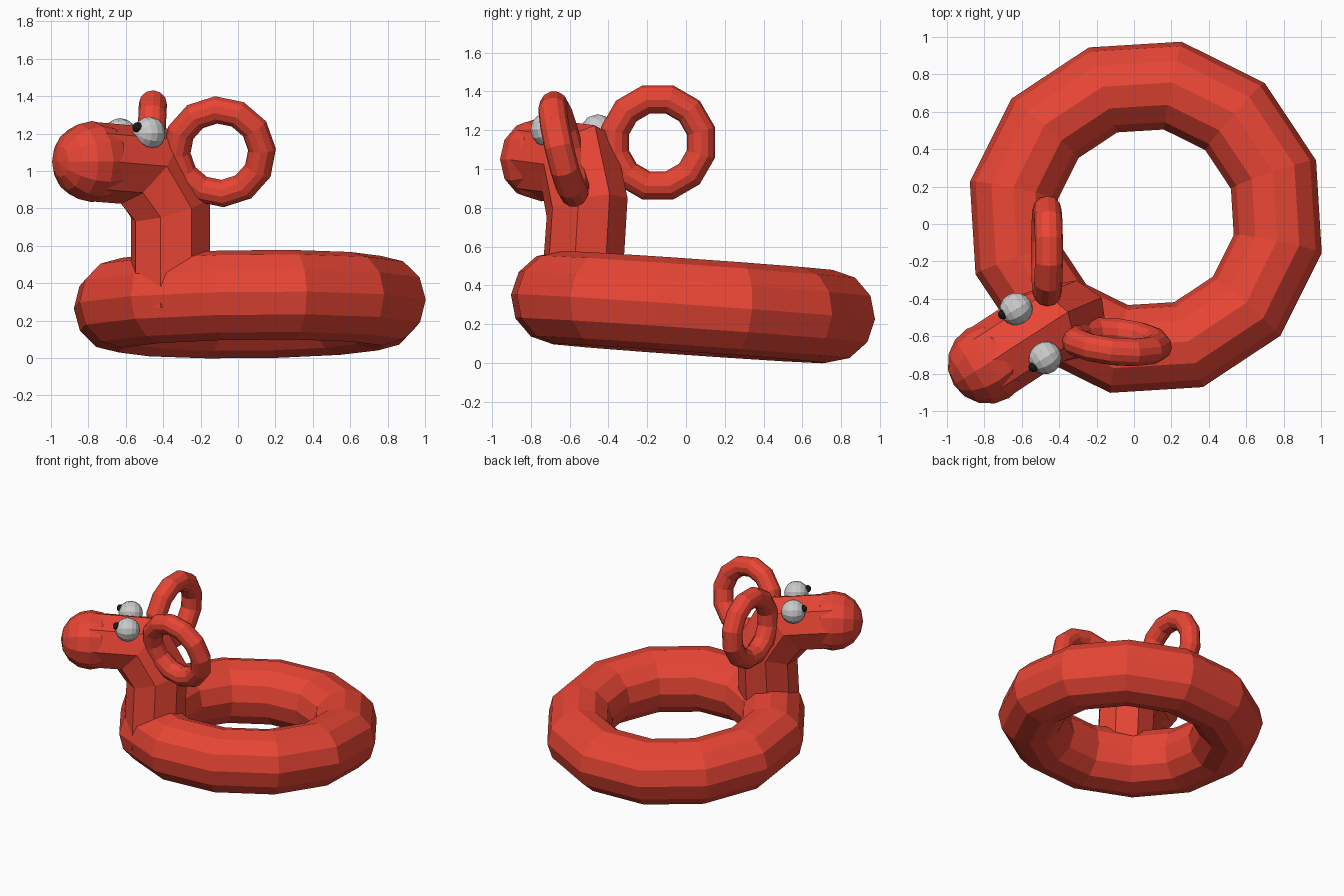
import bpy, bmesh
from math import sin, cos, pi, radians
from mathutils import Vector, Matrix

if "Cube" in bpy.data.objects:
    bpy.data.objects.remove(bpy.data.objects["Cube"])


def material(name, color):
    m = bpy.data.materials.new(name)
    m.diffuse_color = color
    m.use_nodes = True
    m.node_tree.nodes["Principled BSDF"].inputs["Base Color"].default_value = m.diffuse_color
    return m


RED = material("red", (0.80, 0.06, 0.035, 1))
BLACK = material("black", (0.01, 0.01, 0.01, 1))


def finish(name, bm, mat=None):
    bmesh.ops.recalc_face_normals(bm, faces=bm.faces)
    mesh = bpy.data.meshes.new(name)
    bm.to_mesh(mesh)
    bm.free()
    ob = bpy.data.objects.new(name, mesh)
    bpy.context.collection.objects.link(ob)
    if mat:
        mesh.materials.append(mat)
    return ob


def skin_loops(bm, loops, closed=False):
    n = len(loops[0])
    for i in range(len(loops) - (0 if closed else 1)):
        a, b = loops[i], loops[(i + 1) % len(loops)]
        for j in range(n):
            k = (j + 1) % n
            bm.faces.new((a[j], a[k], b[k], b[j]))


def torus(name, center, across, normal, major, minor, turn):
    # ring of 12 x 12 flat faces lying in the plane of "normal"
    z = Vector(normal).normalized()
    x = Vector(across)
    x = (x - z * x.dot(z)).normalized()
    y = z.cross(x)
    c = Vector(center)
    bm = bmesh.new()
    loops = []
    for i in range(12):
        a = radians(turn + 30 * i)
        out = x * cos(a) + y * sin(a)
        loops.append([bm.verts.new(c + out * (major + minor * cos(j * pi / 6))
                                   + z * minor * sin(j * pi / 6)) for j in range(12)])
    skin_loops(bm, loops, closed=True)
    return finish(name, bm, RED)


def ball(name, center, radius, mat=None, seg=12, rings=8, axis=(0, 0, 1)):
    bm = bmesh.new()
    rot = Vector(axis).to_track_quat('Z', 'Y').to_matrix().to_4x4()
    bmesh.ops.create_uvsphere(bm, u_segments=seg, v_segments=rings, radius=radius,
                              matrix=Matrix.Translation(center) @ rot)
    return finish(name, bm, mat)


# Floating ring body, slightly tilted
torus("body_ring", (0.063, 0.036, 0.288), (1, 0, 0), (-0.012, 0.07, 1), 0.72, 0.24, 18.5)

# Neck and head: one eight-sided bent tube
forward = Vector((-0.85, -0.53, 0))
side = Vector((-0.53, 0.85, 0)) * 0.21
up = Vector((0, 0, 1))
stations = [
    ((-0.36, -0.545, 0.27), forward * 0.22),
    ((-0.36, -0.51, 0.80), forward * 0.22 - up * 0.07),
    ((-0.49, -0.555, 1.025), forward * 0.16 - up * 0.20),
    ((-0.78, -0.745, 1.05), -up * 0.213),
]
bm = bmesh.new()
loops = [[bm.verts.new(Vector(c) + a * cos(j * pi / 4) + side * sin(j * pi / 4))
          for j in range(8)] for c, a in stations]
skin_loops(bm, loops)
bm.faces.new(loops[0])
bm.faces.new(loops[-1])
finish("neck_and_head", bm, RED)

# Rounded snout
ball("snout", (-0.78, -0.745, 1.05), 0.217, RED, 12, 8, forward)

# Ring-shaped horns
torus("left_horn", (-0.10, -0.63, 1.103), (1, -0.1, 0), (-0.097, -0.97, -0.23), 0.23, 0.075, 3)
torus("right_horn", (-0.465, -0.145, 1.137), (0, 1, 0), (1, 0.0, -0.045), 0.23, 0.075, 15)

# Eyes with pupils
for label, eye, pupil in (
        ("right", (-0.63, -0.455, 1.195), (-0.07, -0.028, 0.03)),
        ("left", (-0.475, -0.715, 1.203), (-0.062, -0.05, 0.03))):
    ball(label + "_eye", eye, 0.088, None, 12, 8, forward)
    ball(label + "_pupil", Vector(eye) + Vector(pupil), 0.028, BLACK, 10, 6, forward)
